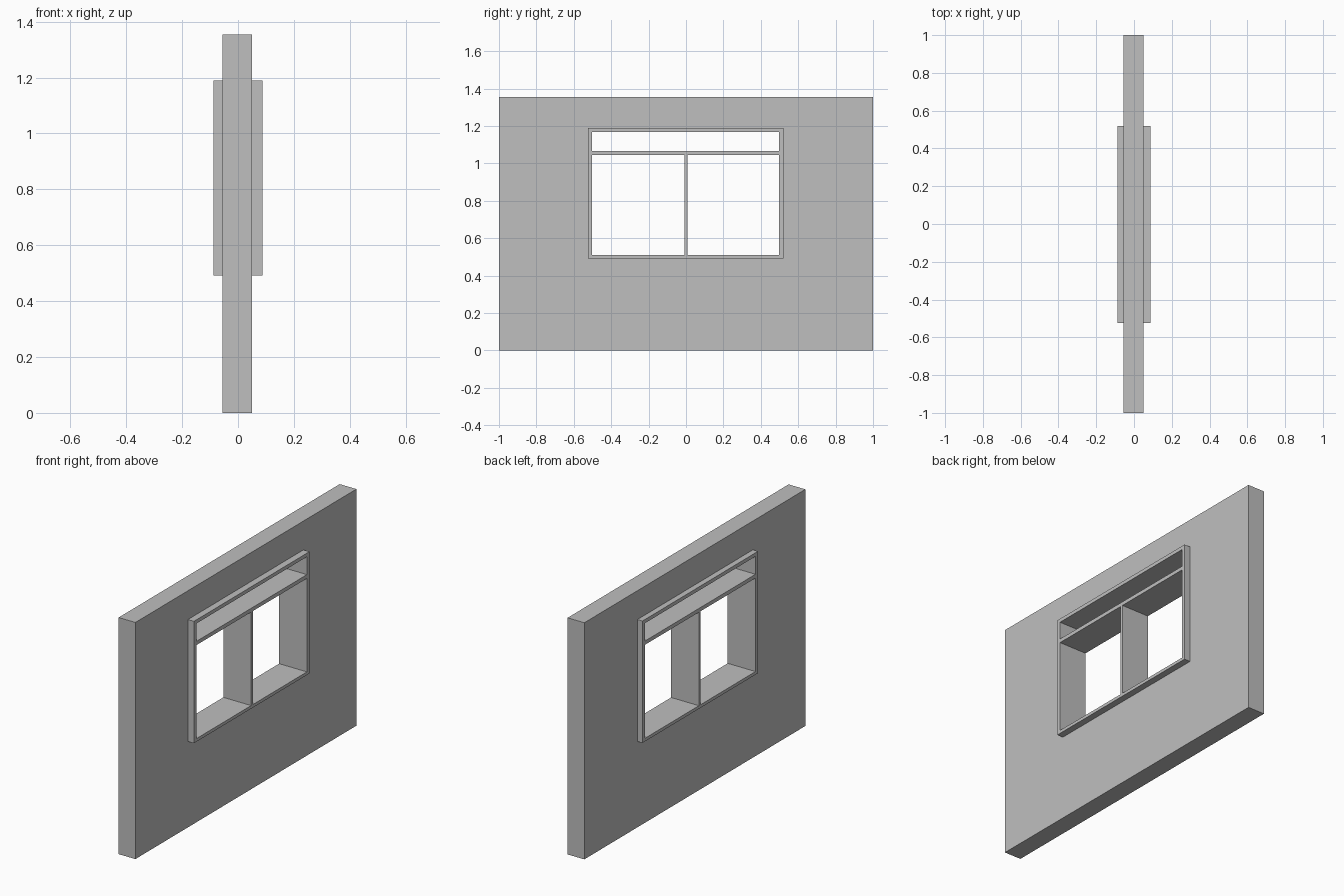
import bpy
import bmesh

cube = bpy.data.objects.get("Cube")
if cube:
    bpy.data.objects.remove(cube, do_unlink=True)

grey = bpy.data.materials.new("plain grey")
grey.use_nodes = True
grey.diffuse_color = (0.52, 0.52, 0.52, 1)
grey.node_tree.nodes["Principled BSDF"].inputs["Base Color"].default_value = grey.diffuse_color


def pierced_panel(name, x_back, x_front, ys, zs, openings):
    """Solid slab over a y/z grid, leaving the listed cells (column, row) open."""
    bm = bmesh.new()
    grid = [[bm.verts.new((x_back, y, z)) for z in zs] for y in ys]
    for i in range(len(ys) - 1):
        for j in range(len(zs) - 1):
            if (i, j) not in openings:
                bm.faces.new((grid[i][j], grid[i][j + 1], grid[i + 1][j + 1], grid[i + 1][j]))
    # Give the flat grid its thickness
    back = bm.faces[:]
    result = bmesh.ops.extrude_face_region(bm, geom=back, use_keep_orig=True)
    moved = [v for v in result["geom"] if isinstance(v, bmesh.types.BMVert)]
    bmesh.ops.translate(bm, vec=(x_front - x_back, 0, 0), verts=moved)
    loose = [v for v in bm.verts if not v.link_faces]
    bmesh.ops.delete(bm, geom=loose, context="VERTS")
    bmesh.ops.recalc_face_normals(bm, faces=bm.faces)
    mesh = bpy.data.meshes.new(name)
    bm.to_mesh(mesh)
    bm.free()
    mesh.materials.append(grey)
    obj = bpy.data.objects.new(name, mesh)
    bpy.context.collection.objects.link(obj)
    return obj


LEFT, RIGHT, SILL, HEAD = -0.525, 0.52, 0.492, 1.19

# Wall with one opening for the window
pierced_panel("wall", -0.056, 0.05, (-1, LEFT, RIGHT, 1), (0, SILL, HEAD, 1.355), {(1, 1)})

# Deep frame: two lower lights split by a mullion, one wide light above the transom
pierced_panel("window_frame", -0.088, 0.088,
              (LEFT, -0.503, -0.007, 0.009, 0.498, RIGHT),
              (SILL, 0.51, 1.045, 1.067, 1.169, HEAD),
              {(1, 1), (3, 1), (1, 3), (2, 3), (3, 3)})
